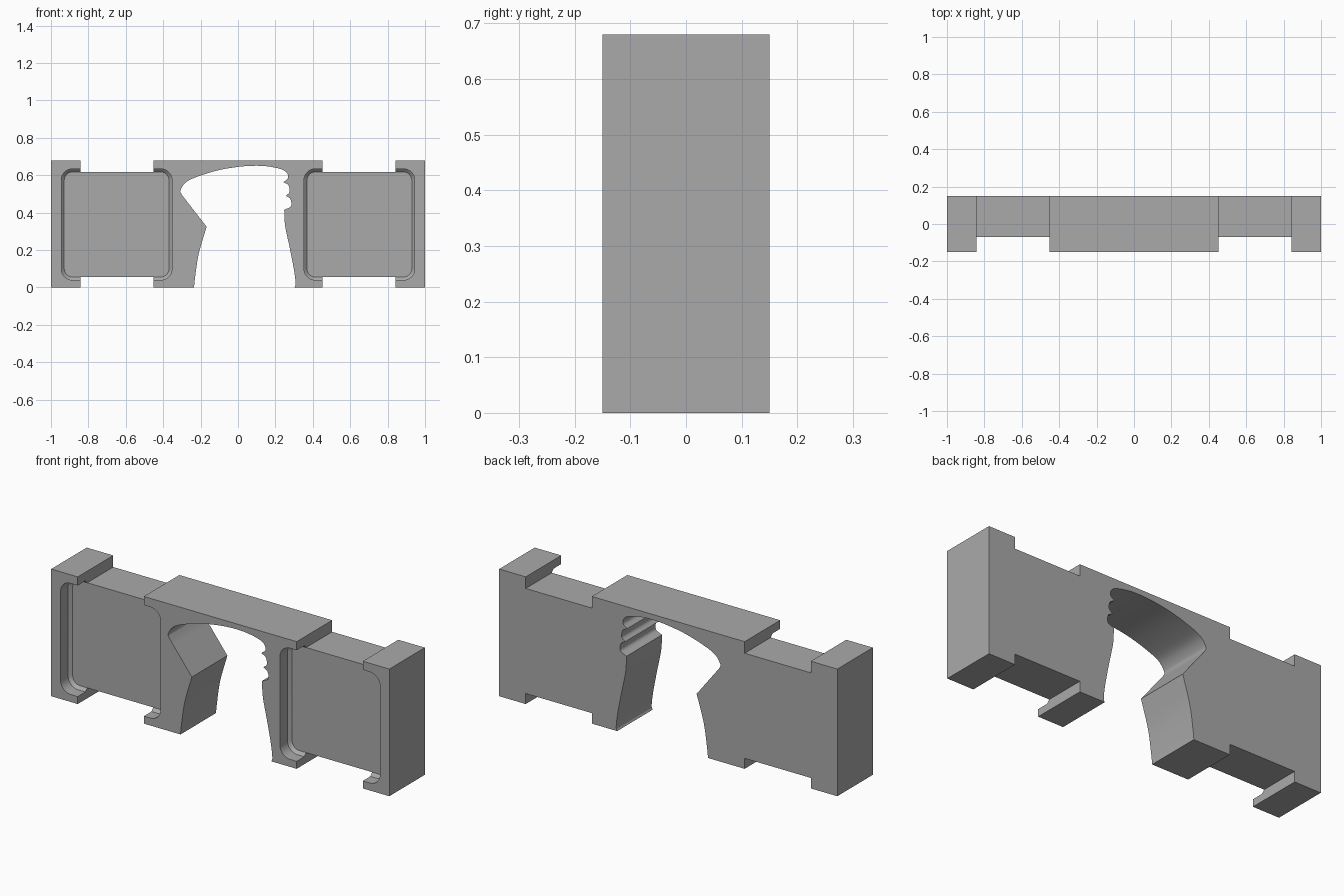
import bpy
import bmesh
import math
from mathutils import Vector

default = bpy.data.objects.get("Cube")
if default:
    bpy.data.objects.remove(default, do_unlink=True)

HEIGHT = 0.68
HALF_DEPTH = 0.15
FLOOR_Y = -0.07      # depth of the pocket floors
CHAMFER = 0.016      # slope where pocket wall meets floor


def loft(name, rings):
    """Closed solid from rings of points with equal counts."""
    bm = bmesh.new()
    loops = [[bm.verts.new(p) for p in ring] for ring in rings]
    n = len(loops[0])
    for a, b in zip(loops, loops[1:]):
        for i in range(n):
            j = (i + 1) % n
            bm.faces.new((a[i], a[j], b[j], b[i]))
    bm.faces.new(loops[0][::-1])
    bm.faces.new(loops[-1])
    bmesh.ops.recalc_face_normals(bm, faces=bm.faces)
    mesh = bpy.data.meshes.new(name)
    bm.to_mesh(mesh)
    bm.free()
    obj = bpy.data.objects.new(name, mesh)
    bpy.context.collection.objects.link(obj)
    return obj


def box(name, x0, x1, y0, y1, z0, z1):
    outline = ((x0, z0), (x1, z0), (x1, z1), (x0, z1))
    return loft(name, [[(x, y, z) for x, z in outline] for y in (y0, y1)])


def rounded_ring(x0, x1, z0, z1, r, y, steps=8):
    """Rounded rectangle facing the front, at depth y."""
    centres = ((x1 - r, z1 - r), (x0 + r, z1 - r), (x0 + r, z0 + r), (x1 - r, z0 + r))
    ring = []
    for k, (cx, cz) in enumerate(centres):
        for i in range(steps + 1):
            a = math.pi / 2 * (k + i / steps)
            ring.append((cx + r * math.cos(a), y, cz + r * math.sin(a)))
    return ring


def smooth_run(points, steps=6):
    """Smooth curve through the points, without its last point."""
    p = [Vector(q) for q in points]
    p = [2 * p[0] - p[1]] + p + [2 * p[-1] - p[-2]]
    out = []
    for a, b, c, d in zip(p, p[1:], p[2:], p[3:]):
        for i in range(steps):
            t = i / steps
            out.append(0.5 * (2 * b + (c - a) * t
                              + (2 * a - 5 * b + 4 * c - d) * t ** 2
                              + (3 * b - a - 3 * c + d) * t ** 3))
    return out


def subtract(target, cutter):
    cutter.hide_render = True
    mod = target.modifiers.new("cut", "BOOLEAN")
    mod.operation = "DIFFERENCE"
    mod.solver = "EXACT"
    mod.object = cutter
    bpy.context.view_layer.objects.active = target
    bpy.ops.object.modifier_apply(modifier=mod.name)
    bpy.data.objects.remove(cutter, do_unlink=True)


# Main block
body = box("frame_body", -1, 1, -HALF_DEPTH, HALF_DEPTH, 0, HEIGHT)

# Central opening: smooth runs that meet at sharp corners
runs = [
    [(-0.235, 0), (-0.23, 0.05), (-0.21, 0.18), (-0.168, 0.325)],
    [(-0.168, 0.325), (-0.30, 0.495)],
    [(-0.30, 0.495), (-0.308, 0.52), (-0.275, 0.565), (-0.205, 0.597), (-0.1, 0.628),
     (0.01, 0.646), (0.1, 0.651), (0.17, 0.646), (0.235, 0.631), (0.263, 0.61),
     (0.266, 0.583), (0.243, 0.563)],
    [(0.243, 0.563), (0.27, 0.546), (0.275, 0.51), (0.255, 0.49)],
    [(0.255, 0.49), (0.28, 0.473), (0.283, 0.435), (0.247, 0.415)],
    [(0.247, 0.415), (0.252, 0.33), (0.277, 0.21), (0.3, 0.09), (0.308, 0.02), (0.302, 0)],
]
outline = [p for run in runs for p in smooth_run(run)]
outline += [Vector(runs[-1][-1]), Vector((0.302, -0.1)), Vector((-0.235, -0.1))]
subtract(body, loft("opening_cutter", [[(p.x, y, p.y) for p in outline] for y in (-0.3, 0.3)]))

# Front pockets with chamfered floors, then notches above and below
for side in (-1, 1):
    xa, xb = sorted((side * 0.353, side * 0.945))
    za, zb, r, c = 0.04, 0.634, 0.06, CHAMFER
    subtract(body, loft("pocket_cutter", [
        rounded_ring(xa, xb, za, zb, r, -0.3),
        rounded_ring(xa, xb, za, zb, r, FLOOR_Y - c),
        rounded_ring(xa + c, xb - c, za + c, zb - c, r - c, FLOOR_Y),
    ]))
    xa, xb = sorted((side * 0.452, side * 0.843))
    for z0, z1 in ((-0.1, 0.056), (0.618, 0.8)):
        subtract(body, box("notch_cutter", xa, xb, -0.3, 0.3, z0, z1))

# Single plain grey
grey = bpy.data.materials.new("plain_grey")
grey.use_nodes = True
colour = (0.4, 0.4, 0.4, 1)
grey.diffuse_color = colour
grey.node_tree.nodes["Principled BSDF"].inputs["Base Color"].default_value = colour
body.data.materials.clear()
body.data.materials.append(grey)

# Smooth curved walls, sharp edges kept
bpy.ops.object.select_all(action="DESELECT")
body.select_set(True)
bpy.context.view_layer.objects.active = body
bpy.ops.object.shade_smooth_by_angle(angle=math.radians(30))
